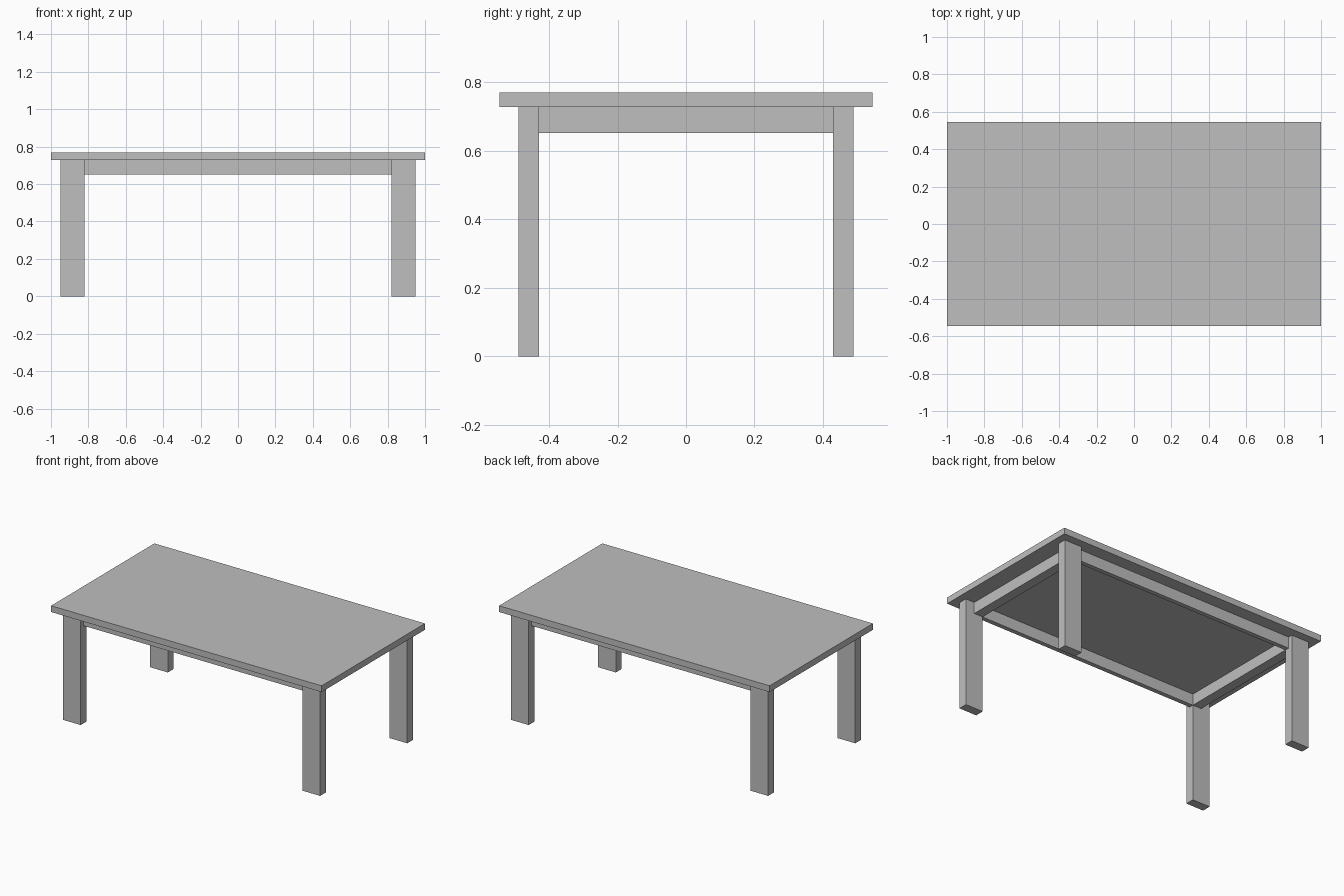
import bpy

# Remove the default cube
cube = bpy.data.objects.get("Cube")
if cube:
    bpy.data.objects.remove(cube, do_unlink=True)

# Single grey material
grey = bpy.data.materials.new("plain grey")
grey.use_nodes = True
colour = (0.52, 0.52, 0.52, 1)
grey.diffuse_color = colour
grey.node_tree.nodes["Principled BSDF"].inputs["Base Color"].default_value = colour

# Main dimensions
LENGTH, WIDTH, HEIGHT = 2.0, 1.09, 0.77
TOP_Z = 0.728                       # underside of the table top
APRON_Z = 0.652                     # underside of the aprons
LEG_X, LEG_Y = 0.13, 0.06           # leg section
OUT_X, OUT_Y = 0.95, 0.49           # outer faces of the legs
IN_X, IN_Y = OUT_X - LEG_X, OUT_Y - LEG_Y


def box(name, low, high):
    """Axis-aligned box between two opposite corners."""
    centre = [(a + b) / 2 for a, b in zip(low, high)]
    bpy.ops.mesh.primitive_cube_add(size=1, location=centre)
    ob = bpy.context.object
    ob.name = name
    ob.scale = [abs(b - a) for a, b in zip(low, high)]
    bpy.ops.object.transform_apply(location=False, rotation=False, scale=True)
    ob.data.materials.append(grey)
    return ob


# Table top
box("table_top", (-LENGTH / 2, -WIDTH / 2, TOP_Z), (LENGTH / 2, WIDTH / 2, HEIGHT))

# Legs
for sx, side in ((-1, "right"), (1, "left")):
    for sy, end in ((-1, "front"), (1, "back")):
        box(f"{end}_{side}_leg", (sx * IN_X, sy * IN_Y, 0), (sx * OUT_X, sy * OUT_Y, TOP_Z))

# Aprons, flush with the inner leg faces and half as thick as the legs
for sy, end in ((-1, "front"), (1, "back")):
    box(f"{end}_apron", (-IN_X, sy * IN_Y, APRON_Z), (IN_X, sy * (IN_Y + LEG_Y / 2), TOP_Z))
for sx, side in ((-1, "right"), (1, "left")):
    box(f"{side}_apron", (sx * IN_X, -IN_Y, APRON_Z), (sx * (IN_X + LEG_X / 2), IN_Y, TOP_Z))
